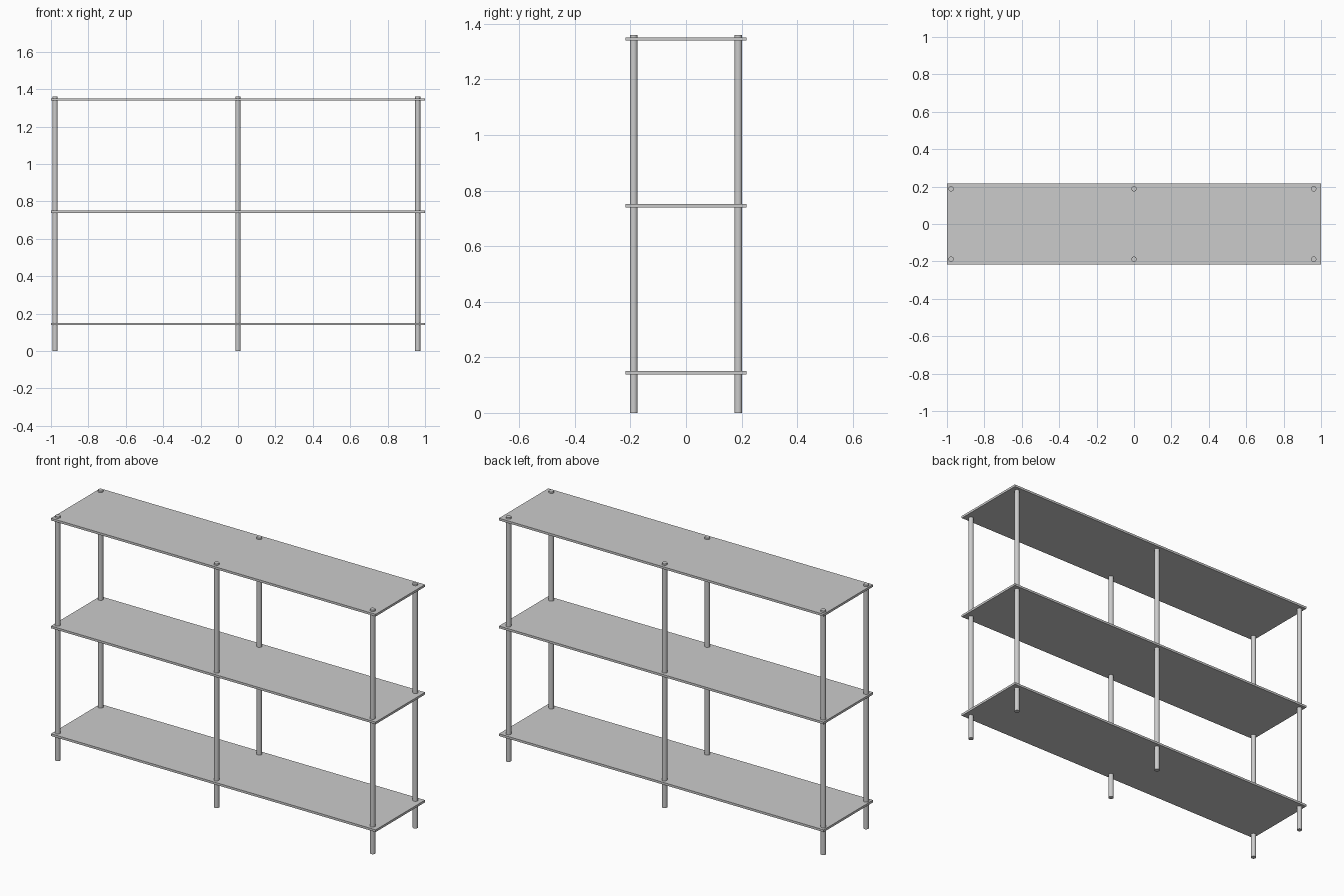
import bpy

if "Cube" in bpy.data.objects:
    bpy.data.objects.remove(bpy.data.objects["Cube"])

SHELF_LENGTH, SHELF_DEPTH, SHELF_THICK = 2.0, 0.434, 0.0125
POST_RADIUS, POST_HEIGHT = 0.014, 1.36


def shelf(name, z):
    bpy.ops.mesh.primitive_cube_add(size=1, location=(0, 0, z))
    ob = bpy.context.object
    ob.name = name
    ob.scale = (SHELF_LENGTH, SHELF_DEPTH, SHELF_THICK)
    bpy.ops.object.transform_apply(location=False, rotation=False, scale=True)


def post(name, x, y):
    bpy.ops.mesh.primitive_cylinder_add(vertices=32, radius=POST_RADIUS, depth=POST_HEIGHT,
                                        location=(x, y, POST_HEIGHT / 2))
    bpy.context.object.name = name
    bpy.ops.object.shade_smooth_by_angle()


# Three thin boards
for level, z in (("bottom", 0.145), ("middle", 0.745), ("top", 1.345)):
    shelf(level + "_shelf", z)

# Six round posts running through all the boards
for side, x in (("left", -0.978), ("centre", 0.0), ("right", 0.961)):
    for row, y in (("front", -0.188), ("back", 0.188)):
        post(f"{row}_{side}_post", x, y)
